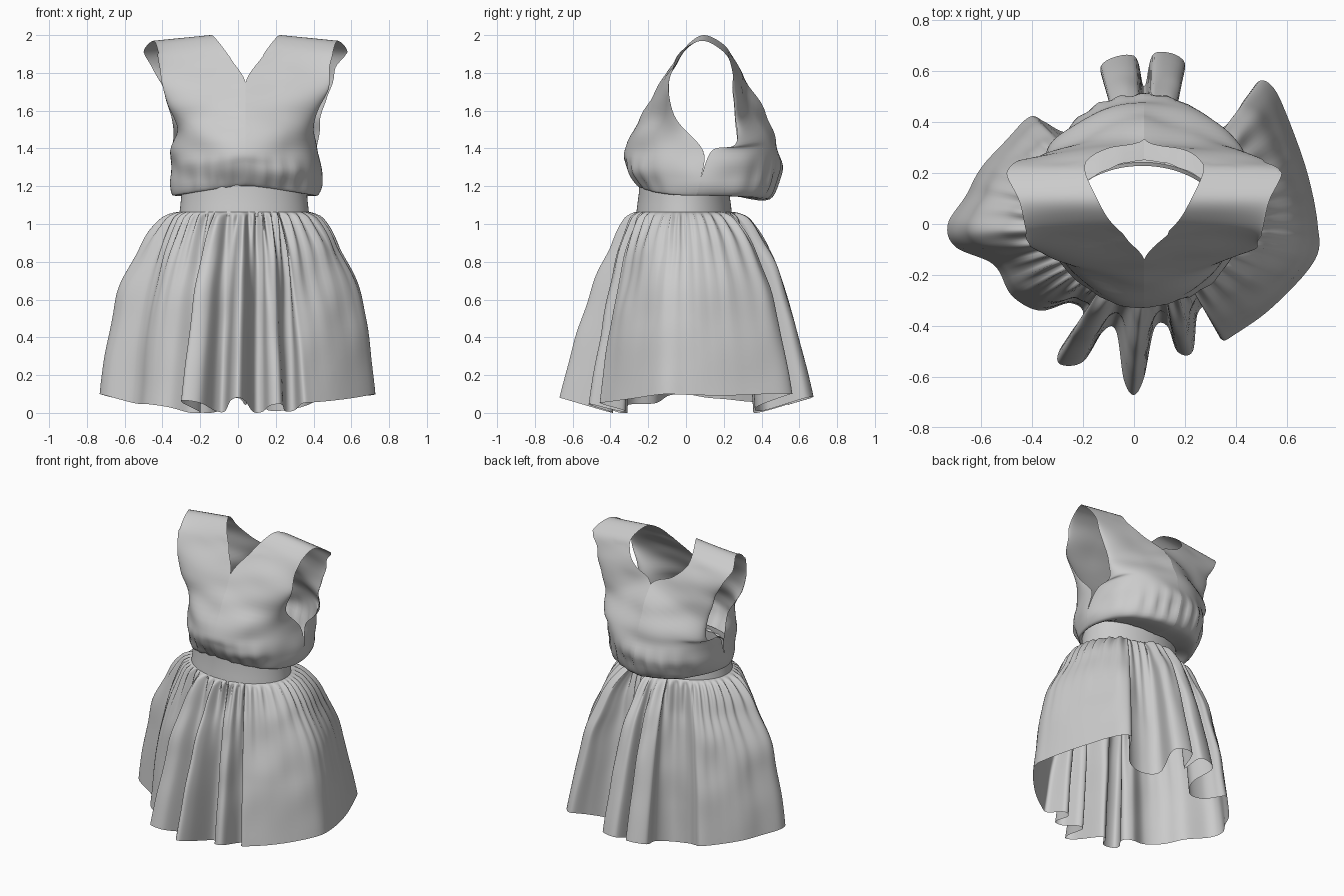
import bpy, math
from mathutils import Vector, noise

if "Cube" in bpy.data.objects:
    bpy.data.objects.remove(bpy.data.objects["Cube"])

CX = 0.04  # centre line of the bodice


def spline(pts, n, closed=False):
    """Catmull-Rom samples through tuples of any length, n steps per span."""
    m, out = len(pts), []
    get = lambda i: pts[i % m] if closed else pts[max(0, min(m - 1, i))]
    for i in range(m if closed else m - 1):
        a, b, c, d = (get(i + k) for k in (-1, 0, 1, 2))
        for j in range(n):
            t = j / n
            out.append([0.5 * (2 * q + (r - p) * t + (2 * p - 5 * q + 4 * r - s) * t * t
                        + (3 * q - p - 3 * r + s) * t ** 3) for p, q, r, s in zip(a, b, c, d)])
    if not closed:
        out.append(list(pts[-1]))
    return out


def grid_object(name, rows, closed):
    """Make a smooth sheet from rows of points."""
    w, verts = len(rows[0]), [p for r in rows for p in r]
    faces = []
    for i in range(len(rows) - 1):
        for j in range(w if closed else w - 1):
            k = (j + 1) % w
            faces.append((i * w + j, i * w + k, (i + 1) * w + k, (i + 1) * w + j))
    me = bpy.data.meshes.new(name)
    me.from_pydata(verts, [], faces)
    me.shade_smooth()
    me.update()
    ob = bpy.data.objects.new(name, me)
    bpy.context.collection.objects.link(ob)
    return ob


def wrinkle(p, amount, sx, sz):
    """Soft cloth unevenness, pushing points toward or away from the body axis."""
    p = Vector(p)
    d = Vector((p.x - CX, p.y - 0.08, 0))
    if d.length > 0.01:
        d.normalize()
    return p + d * amount * noise.noise(Vector((p.x * sx, p.y * sx, p.z * sz)))


# Bodice: half sheet running front waist -> over shoulder -> back waist.
# Each row: centre/neck edge (x, y, z) then side/armhole edge (x, y, z)
half = [
    (0, -.24, 1.20, .32, 0, 1.20), (0, -.26, 1.22, .385, .05, 1.15),
    (0, -.31, 1.32, .40, .08, 1.25), (0, -.325, 1.41, .39, .09, 1.39),
    (0, -.22, 1.60, .37, -.05, 1.55), (0, -.14, 1.75, .43, -.09, 1.70),
    (.075, -.05, 1.87, .45, -.07, 1.83), (.14, .02, 1.96, .465, -.02, 1.92),
    (.185, .10, 2.0, .49, .09, 1.97), (.23, .20, 1.95, .54, .20, 1.91),
    (.22, .25, 1.88, .49, .245, 1.83), (.14, .30, 1.80, .44, .25, 1.70),
    (0, .335, 1.73, .39, .26, 1.55), (0, .44, 1.55, .38, .26, 1.42),
    (0, .49, 1.40, .39, .14, 1.39), (0, .50, 1.27, .40, .08, 1.25),
    (0, .44, 1.13, .385, .05, 1.15), (0, .24, 1.15, .32, 0, 1.20)]
N = 28
for side, label in ((1, "right"), (-1, "left")):
    rows = []
    for ix, iy, iz, ox, oy, oz in spline(half, 6):
        ix = max(0, ix)
        row = []
        for j in range(N + 1):
            a = j / N * math.pi / 2
            s = math.sin(a)
            x, y, z = ix + (ox - ix) * s, oy + (iy - oy) * math.cos(a), iz + (oz - iz) * s
            # gathers where the blouse is drawn into the waist
            g = max(0, 1 - abs(z - 1.23) / 0.14)
            k = 1 + 0.025 * g * math.sin(x * 75 + 1) * math.cos(a)
            p = wrinkle((CX + side * x * (1 + (k - 1) * 0.5), 0.08 + (y - 0.08) * k, z),
                        0.02 if z < 1.9 else 0, 4, 9)
            if ix == 0 and j == 0:
                p.x = CX
            row.append(p)
        rows.append(row)
    grid_object("bodice_" + label, rows, False)

# Waistband: plain elliptical band
band = [[(0.033 + rx * math.cos(a), -0.01 + ry * math.sin(a), z)
         for a in (i * math.tau / 96 for i in range(96))]
        for rx, ry, z in ((.345, .255, 1.04), (.338, .248, 1.10), (.332, .24, 1.16), (.33, .238, 1.23))]
grid_object("waistband", band, True)

# Skirt: gathered at the waist, hanging to a deeply folded hem outline
hem = [(.72, 0), (.68, .2), (.61, .4), (.55, .53), (.49, .56), (.43, .47), (.35, .38), (.24, .37),
       (.15, .44), (.2, .63), (.08, .67), (.04, .54), (0, .66), (-.13, .62), (-.09, .47), (-.15, .37),
       (-.27, .36), (-.35, .4), (-.41, .42), (-.5, .33), (-.6, .22), (-.66, .11), (-.73, 0),
       (-.7, -.09), (-.55, -.16), (-.48, -.28), (-.37, -.34), (-.25, -.31), (-.2, -.36), (-.29, -.49),
       (-.29, -.55), (-.2, -.54), (-.12, -.42), (-.07, -.42), (-.04, -.61), (0, -.67), (.04, -.6),
       (.08, -.41), (.13, -.4), (.17, -.5), (.23, -.5), (.25, -.35), (.3, -.33), (.34, -.45),
       (.4, -.43), (.55, -.32), (.71, -.14)]
outline = spline(hem, 8, True)
rows, R = [], 40
for i in range(R + 1):
    t = (i / R) ** 1.5
    row = []
    for hx, hy in outline:
        a = math.atan2(hy / .6, hx / .72)
        wx, wy = 0.03 + .335 * math.cos(a), -0.01 + .25 * math.sin(a)
        side_f = .6 * t ** .4 + .4 * (1 - (1 - t) ** 3)
        front_f = t ** (.62 if hy < 0 else .5)
        w = math.sin(a) ** 2
        f = side_f * (1 - w) + front_f * w
        # fine gathers fading out below the waist
        g = 0.022 * math.sin(a * 42 + 2 * math.sin(a * 5)) * min(1, t * 40) * math.exp(-t * 5)
        x = wx + (hx - wx) * f + g * math.cos(a)
        y = wy + (hy - wy) * f + g * math.sin(a)
        low = min(.1, max(0, (math.hypot(hx, hy) - .40) * .3))
        z = 1.065 + (low - 1.065) * t
        row.append(wrinkle((x, y, z), 0.035 * min(1, t * 5) * (1 - t), 5, 4))
    rows.append(row)
grid_object("skirt", rows, True)
